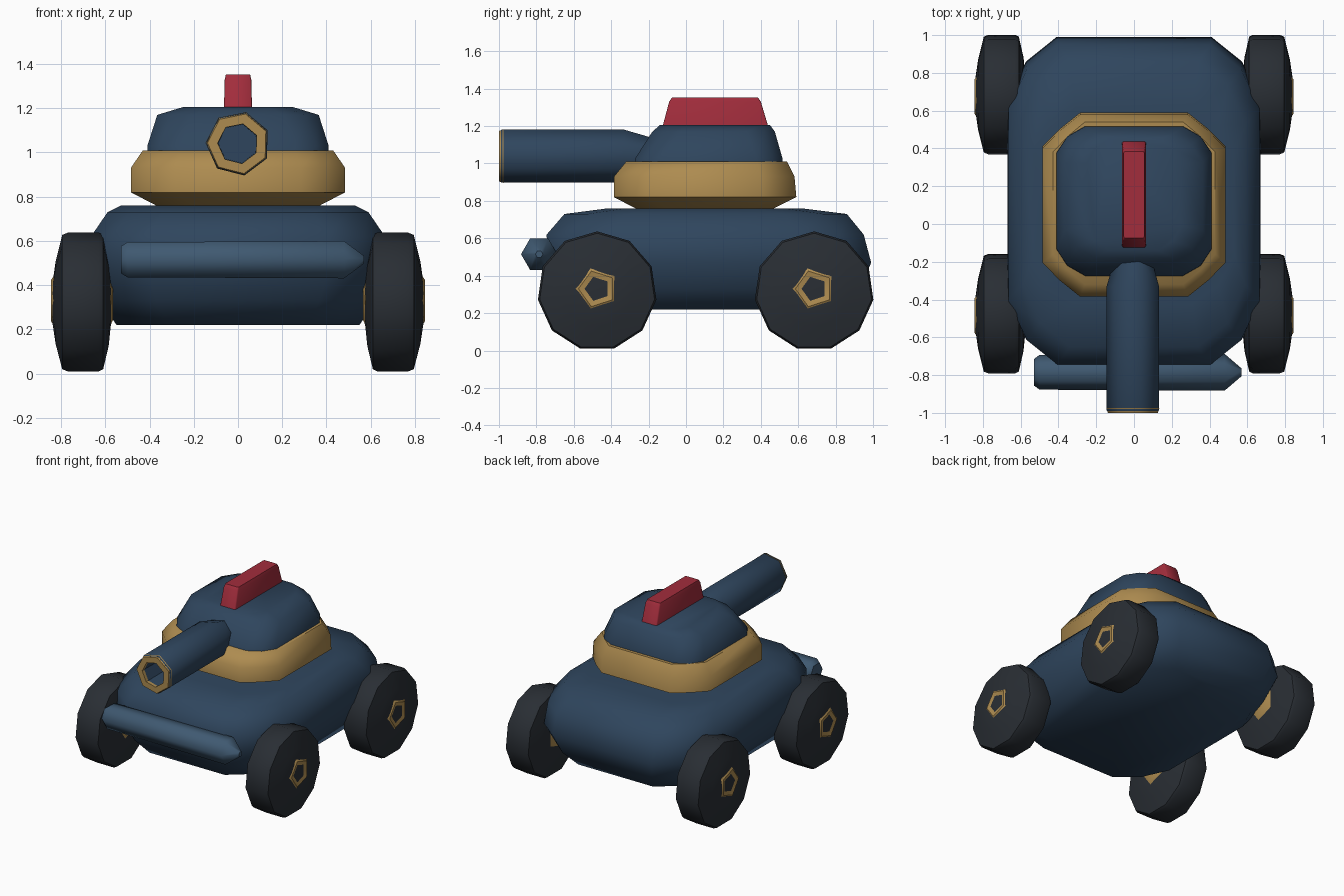
import bpy, math

if "Cube" in bpy.data.objects:
    bpy.data.objects.remove(bpy.data.objects["Cube"])


def material(name, rgb):
    m = bpy.data.materials.new(name)
    m.diffuse_color = (*rgb, 1)
    m.use_nodes = True
    m.node_tree.nodes["Principled BSDF"].inputs["Base Color"].default_value = m.diffuse_color
    return m


NAVY = material("navy", (0.028, 0.06, 0.11))
GOLD = material("gold", (0.42, 0.26, 0.08))
RUBBER = material("rubber", (0.022, 0.027, 0.034))
RED = material("red", (0.36, 0.026, 0.045))
STEEL = material("steel_blue", (0.05, 0.1, 0.165))


def loft(name, rings, mat, angle=50, closed=False):
    """Skin a list of equal-length rings, capping the ends unless closed."""
    n, k = len(rings[0]), len(rings)
    verts = [p for r in rings for p in r]
    faces = []
    for i in range(k if closed else k - 1):
        a, b = i * n, ((i + 1) % k) * n
        faces += [(a + j, a + (j + 1) % n, b + (j + 1) % n, b + j) for j in range(n)]
    if not closed:
        faces += [tuple(reversed(range(n))), tuple(range((k - 1) * n, k * n))]
    me = bpy.data.meshes.new(name)
    me.from_pydata(verts, [], faces)
    me.materials.append(mat)
    ob = bpy.data.objects.new(name, me)
    bpy.context.collection.objects.link(ob)
    bpy.ops.object.select_all(action='DESELECT')
    bpy.context.view_layer.objects.active = ob
    ob.select_set(True)
    bpy.ops.object.mode_set(mode='EDIT')
    bpy.ops.mesh.select_all(action='SELECT')
    bpy.ops.mesh.normals_make_consistent(inside=False)
    bpy.ops.object.mode_set(mode='OBJECT')
    bpy.ops.object.shade_smooth_by_angle(angle=math.radians(angle))
    return ob


def plate(z, hx, y0, y1, cx, cy, bulge=0.12):
    """Rectangle with cut, slightly rounded corners."""
    pts = []
    for sx, sy in ((1, 1), (-1, 1), (-1, -1), (1, -1)):
        x, y = sx * hx, (y1 if sy > 0 else y0)
        m = 0.5 - bulge
        c = [(x, y - sy * cy, z), (x - sx * cx * m, y - sy * cy * m, z), (x - sx * cx, y, z)]
        pts += c if sx * sy > 0 else c[::-1]
    return pts


def circle(axis, pos, r, n, centre, start=0.0):
    """Ring of n points around the x or y axis; start angle measured from up."""
    out = []
    for i in range(n):
        a = start + 2 * math.pi * i / n
        u, w = r * math.sin(a), centre[1] + r * math.cos(a)
        out.append((pos, centre[0] + u, w) if axis == 'x' else (centre[0] + u, pos, w))
    return out


# Hull
loft("hull", [plate(0.22, 0.55, -0.60, 0.83, 0.24, 0.32),
              plate(0.33, 0.62, -0.69, 0.93, 0.25, 0.34),
              plate(0.47, 0.67, -0.74, 0.99, 0.26, 0.34),
              plate(0.62, 0.665, -0.745, 0.95, 0.26, 0.34),
              plate(0.73, 0.59, -0.65, 0.86, 0.25, 0.33),
              plate(0.76, 0.53, -0.42, 0.62, 0.22, 0.25)], NAVY)

# Turret base collar and turret
loft("turret_collar", [plate(0.755, 0.36, -0.26, 0.46, 0.16, 0.15, 0.03),
                       plate(0.82, 0.485, -0.385, 0.59, 0.20, 0.18, 0.03),
                       plate(0.93, 0.485, -0.385, 0.58, 0.20, 0.18, 0.03),
                       plate(1.01, 0.43, -0.32, 0.54, 0.17, 0.16, 0.03)], GOLD)
loft("turret", [plate(0.98, 0.41, -0.28, 0.52, 0.15, 0.14),
                plate(1.03, 0.41, -0.27, 0.515, 0.15, 0.14),
                plate(1.17, 0.365, -0.18, 0.475, 0.16, 0.15),
                plate(1.205, 0.25, -0.14, 0.45, 0.12, 0.13)], NAVY)

# Red crest on the turret roof
loft("roof_crest", [plate(1.18, 0.064, -0.13, 0.445, 0.006, 0.01),
                    plate(1.33, 0.06, -0.09, 0.40, 0.006, 0.01),
                    plate(1.352, 0.055, -0.075, 0.385, 0.006, 0.01)], RED)

# Gun barrel with open bore and gold muzzle
C = (0, 1.04)
barrel = loft("gun_barrel", [circle('y', y, r, 7, C, 0.25) for y, r in
              ((-0.18, 0.10), (-0.33, 0.145), (-0.985, 0.145), (-0.99, 0.142), (-0.99, 0.095),
               (-0.80, 0.09), (-0.80, 0.005))], NAVY)
loft("muzzle_ring", [circle('y', y, r, 7, C, 0.25) for y, r in
     ((-0.975, 0.147), (-1.0, 0.138), (-1.0, 0.092), (-0.975, 0.092))], GOLD, closed=True)

# Front bumper: six-sided bar, pointed at one end
loft("front_bumper", [circle('x', x, r, 6, (-0.785, 0.515), math.pi / 6) for x, r in
     ((-0.53, 0.07), (-0.50, 0.092), (0.48, 0.097), (0.57, 0.02))], STEEL)

# Wheels: eleven-sided tyres with five-sided hubs
TYRE = ((0.575, 0.10), (0.585, 0.20), (0.61, 0.31), (0.63, 0.32),
        (0.77, 0.32), (0.795, 0.31), (0.825, 0.19), (0.838, 0.10))
HUB = ((0.565, 0.09), (0.575, 0.115), (0.835, 0.115), (0.845, 0.10), (0.83, 0.03))
for side, s in (("right", 1), ("left", -1)):
    for end, y in (("front", -0.475), ("rear", 0.685)):
        c = (y, 0.317)
        loft(f"{end}_{side}_tyre", [circle('x', s * x, r, 11, c) for x, r in TYRE], RUBBER)
        loft(f"{end}_{side}_hub", [circle('x', s * x, r, 5, (y, 0.33), -math.pi / 2)
                                   for x, r in HUB], GOLD)
